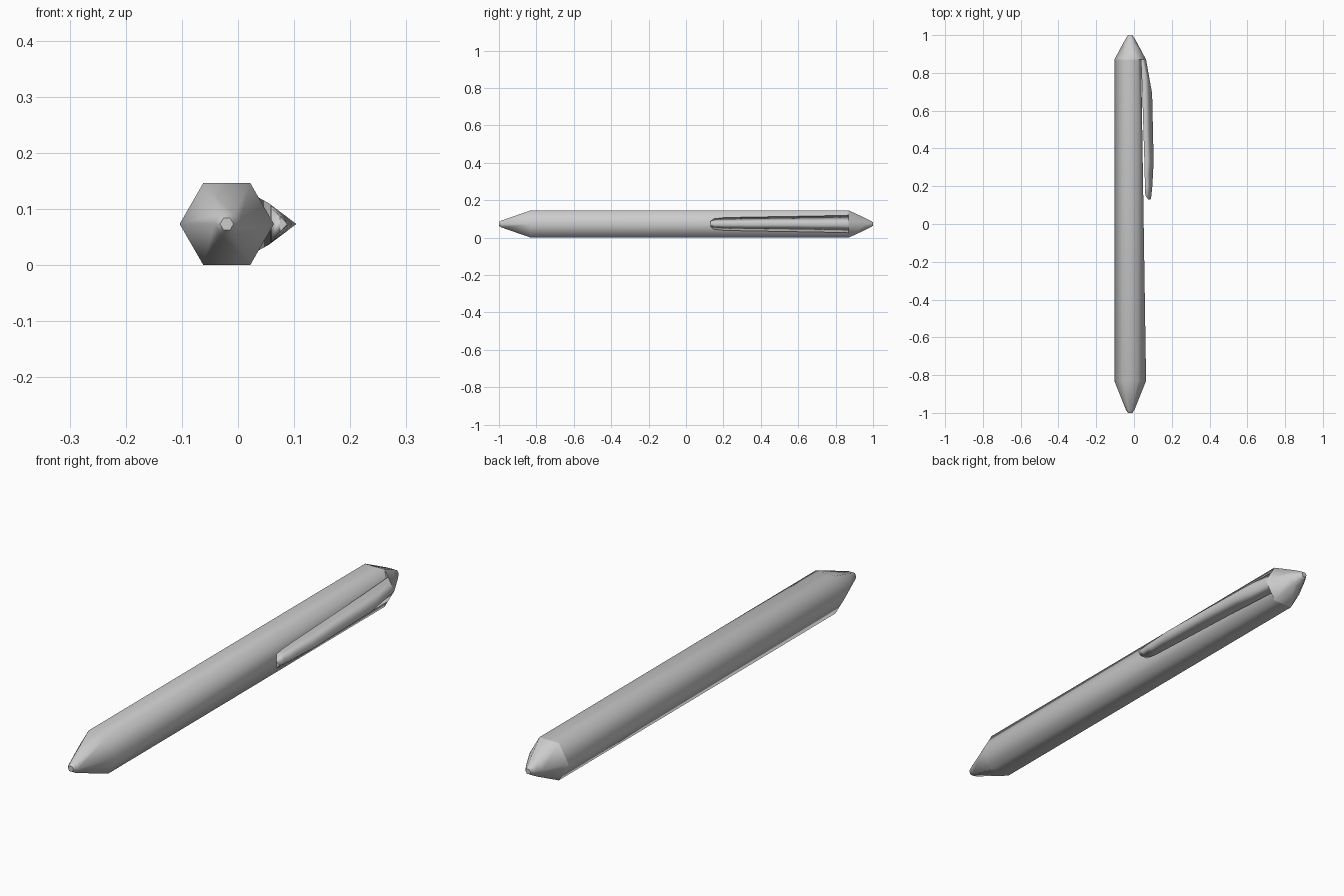
import bpy, bmesh, math

cube = bpy.data.objects.get("Cube")
if cube:
    bpy.data.objects.remove(cube, do_unlink=True)

CX, CZ, R = -0.02, 0.073, 0.084   # barrel axis and corner radius

grey = bpy.data.materials.new("plain_grey")
grey.use_nodes = True
colour = (0.6, 0.6, 0.6, 1)
grey.diffuse_color = colour
grey.node_tree.nodes["Principled BSDF"].inputs["Base Color"].default_value = colour


def hexagon(y, r, side=None):
    """Six-sided ring; the corner facing +x may be moved to x = side."""
    ring = [(CX + r * math.cos(i * math.pi / 3), y, CZ + r * math.sin(i * math.pi / 3))
            for i in range(6)]
    if side is not None:
        ring[0] = (side, y, CZ)
    return ring


def loft(name, rings, sharp_rings=()):
    """Skin a row of rings, close both ends and shade smooth."""
    bm = bmesh.new()
    rows = [[bm.verts.new(p) for p in ring] for ring in rings]
    n = len(rows[0])
    for a, b in zip(rows, rows[1:]):
        for i in range(n):
            j = (i + 1) % n
            bm.faces.new((a[i], a[j], b[j], b[i]))
    bm.faces.new(rows[0])
    bm.faces.new(rows[-1])
    bmesh.ops.recalc_face_normals(bm, faces=bm.faces)
    for f in bm.faces:
        f.smooth = True
    for k in sharp_rings:
        for i in range(n):
            bm.edges.get((rows[k][i], rows[k][(i + 1) % n])).smooth = False
    mesh = bpy.data.meshes.new(name)
    bm.to_mesh(mesh)
    bm.free()
    mesh.materials.append(grey)
    obj = bpy.data.objects.new(name, mesh)
    bpy.context.collection.objects.link(obj)
    return obj


# Barrel with writing tip; the clip-side corner eases inwards to the back
loft("barrel", [hexagon(-1, 0.012), hexagon(-0.985, 0.022),
                hexagon(-0.83, R), hexagon(0.87, R, 0.038)], (0, 3))

# Pointed end cap
loft("end_cap", [hexagon(0.87, R), hexagon(0.96, 0.036),
                 hexagon(0.985, 0.021), hexagon(1, 0.011)], (0, 3))

# Clip: ridged strip, each row is y, wing x, ridge x, half width
clip_rows = [(0.13, 0.075, 0.088, 0.014), (0.15, 0.06, 0.092, 0.028),
             (0.2, 0.058, 0.097, 0.034), (0.33, 0.055, 0.104, 0.037),
             (0.69, 0.044, 0.096, 0.043), (0.87, 0.037, 0.064, 0.047)]
loft("pocket_clip", [[(wing, y, CZ - w), (ridge, y, CZ), (wing, y, CZ + w)]
                     for y, wing, ridge, w in clip_rows], (0, 5))
